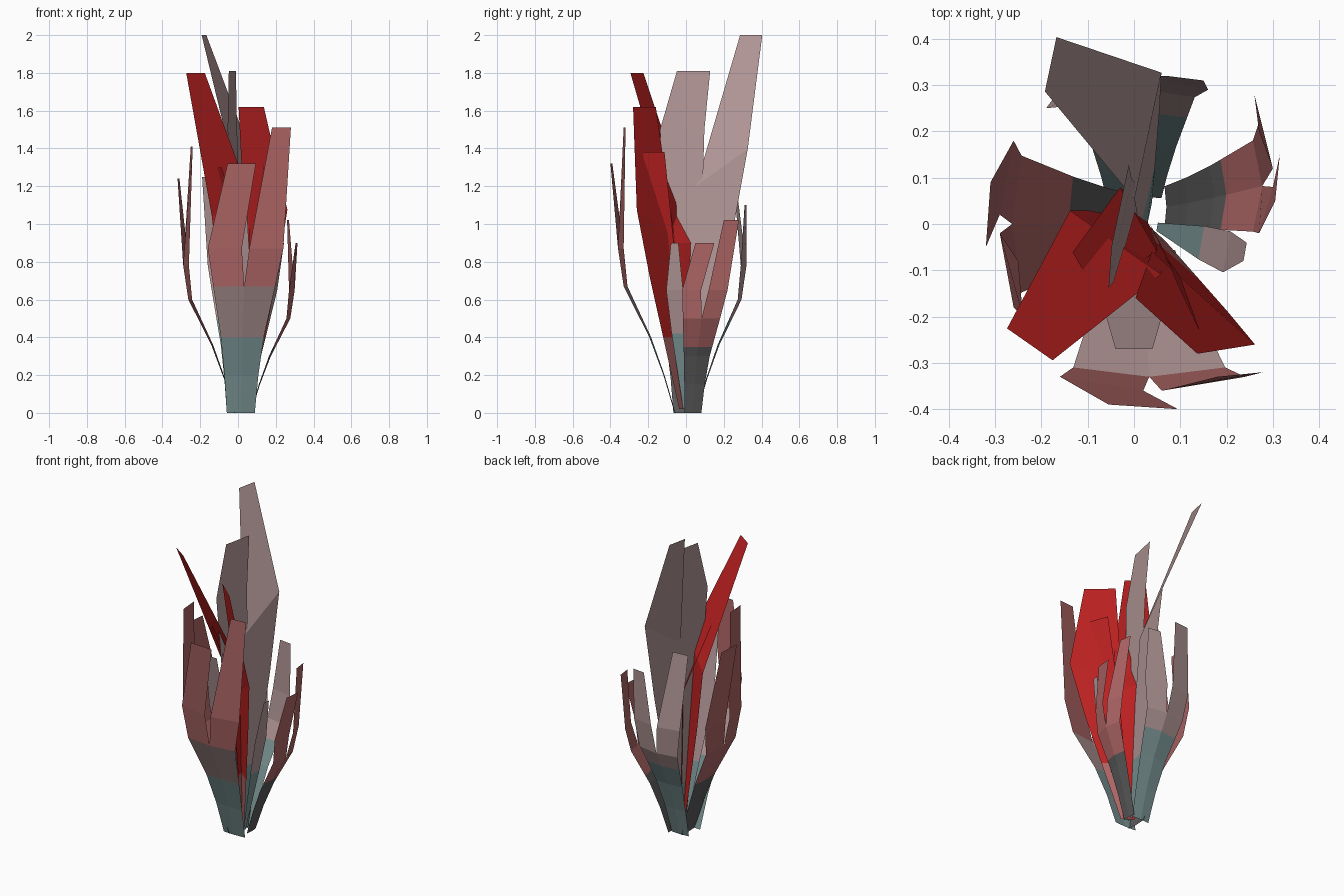
import bpy
import bmesh
from math import cos, sin, radians
from mathutils import Vector

if "Cube" in bpy.data.objects:
    bpy.data.objects.remove(bpy.data.objects["Cube"])

UP = Vector((0, 0, 1))


def make_material(name, *rgb):
    mat = bpy.data.materials.new(name)
    mat.use_nodes = True
    colour = (*rgb, 1)
    mat.diffuse_color = colour
    mat.node_tree.nodes["Principled BSDF"].inputs["Base Color"].default_value = colour
    return mat


teal = make_material("teal", .2, .3, .3)
dusty_pink = make_material("dusty_pink", .45, .31, .31)
brownish_red = make_material("brownish_red", .42, .13, .13)
bright_red = make_material("bright_red", .5, .015, .015)
dark_grey = make_material("dark_grey", .1, .1, .1)


def heading(degrees):
    return Vector((cos(radians(degrees)), sin(radians(degrees)), 0))


# Skin a strip of edge point pairs into a thin sheet
def add_strip(bm, pairs):
    rows = [[bm.verts.new(point) for point in pair] for pair in pairs]
    for (left, right), (next_left, next_right) in zip(rows, rows[1:]):
        bm.faces.new((left, right, next_right, next_left))


# Cut the sheet at each height limit and colour the bands between them
def finish(bm, name, materials, limits):
    bmesh.ops.remove_doubles(bm, verts=bm.verts[:], dist=.001)
    bmesh.ops.recalc_face_normals(bm, faces=bm.faces[:])
    for limit in limits:
        geometry = bm.verts[:] + bm.edges[:] + bm.faces[:]
        bmesh.ops.bisect_plane(bm, geom=geometry, plane_co=UP * limit, plane_no=UP)
    for face in bm.faces:
        height = face.calc_center_median().z
        face.material_index = sum(height > limit for limit in limits)
    mesh = bpy.data.meshes.new(name)
    bm.to_mesh(mesh)
    bm.free()
    for material in materials:
        mesh.materials.append(material)
    bpy.context.collection.objects.link(bpy.data.objects.new(name, mesh))


# Shared cup shape of the outer petals: fractions of elbow height, reach and width,
# and the gap between the lobes
CUP = ((0, 0, .37, 0), (.3, .2, .45, 0), (.6, .45, .57, 0), (1, .9, .82, 0), (1.3, 1, 1, .02))
CURL = .03


# Outer petal: a cupped stem that forks into two lobes with edges curled inward,
# each lobe tip given as out, height, sideways and half width
def petal(name, turn, foot, reach, elbow, half_width, lean, lobes, materials, limits):
    out, side = heading(turn), heading(turn + 90)

    def place(distance, height, sideways):
        return out * distance + UP * height + side * sideways

    bm = bmesh.new()
    for sign, (tip_out, tip_height, tip_side, tip_half) in zip((-1, 1), lobes):
        pairs = []
        for rise, spread, width, gap in CUP:
            distance = foot + (reach - foot) * spread
            middle = lean * width
            pairs.append((place(distance, elbow * rise, middle + sign * gap),
                          place(distance - CURL * width ** 2, elbow * rise,
                                middle + sign * half_width * width)))
        pairs.append((place(tip_out, tip_height, tip_side - sign * tip_half),
                      place(tip_out - CURL / 3, tip_height, tip_side + sign * tip_half)))
        add_strip(bm, pairs)
    finish(bm, name, materials, limits)


petal("front_petal", turn=-90, foot=.06, reach=.36, elbow=.67, half_width=.2, lean=.04,
      lobes=((.4, 1.32, .02, .075), (.33, 1.51, .23, .05)),
      materials=(teal, dusty_pink, brownish_red), limits=(.4, .67))
petal("right_petal", turn=180, foot=.02, reach=.29, elbow=.6, half_width=.18, lean=0,
      lobes=((.32, 1.24, -.02, .07), (.25, 1.41, .14, .06)),
      materials=(dark_grey, brownish_red), limits=(.36,))
petal("left_petal", turn=0, foot=.07, reach=.3, elbow=.5, half_width=.12, lean=.1,
      lobes=((.315, .9, .1, .05), (.27, 1.02, .24, .04)),
      materials=(dark_grey, brownish_red), limits=(.35,))
petal("back_petal", turn=90, foot=.06, reach=.32, elbow=.6, half_width=.16, lean=0,
      lobes=((.32, 1.1, -.11, .04), (.26, 1.25, .14, .05)),
      materials=(teal, dusty_pink), limits=(.5,))


# Inner blade: narrow at the foot, full at the belly, widest at the shoulder,
# cut straight at the tip
def blade(name, shoulder, tip, turn, half_width, tip_half, slant, materials, limits=()):
    shoulder, tip = Vector(shoulder), Vector(tip)
    across = heading(turn)
    foot = Vector((.03, 0, .02)) + shoulder * .1
    foot.z = .02
    edge = (across + UP * slant) * half_width
    sections = ((foot, across * half_width * .2),
                (foot.lerp(shoulder, .65), edge * .82),
                (shoulder, edge),
                (tip, across * tip_half))
    bm = bmesh.new()
    add_strip(bm, [(centre - reach, centre + reach) for centre, reach in sections])
    finish(bm, name, materials, limits)


blade("tall_blade", shoulder=(.03, .19, 1.3), tip=(-.18, .345, 2), turn=78,
      half_width=.14, tip_half=.06, slant=.7,
      materials=(teal, dusty_pink), limits=(.4,))
blade("middle_blade", shoulder=(-.03, -.02, 1.5), tip=(-.03, .04, 1.81), turn=78,
      half_width=.12, tip_half=.09, slant=0,
      materials=(teal, dusty_pink), limits=(.3,))
blade("left_red_blade", shoulder=(.15, -.16, 1), tip=(.07, -.22, 1.62), turn=-42,
      half_width=.15, tip_half=.09, slant=.5,
      materials=(brownish_red, bright_red), limits=(.4,))
blade("right_red_blade", shoulder=(-.04, -.04, 1.1), tip=(-.225, -.26, 1.8), turn=-35,
      half_width=.12, tip_half=.06, slant=.5, materials=(bright_red,))
blade("inner_red_blade", shoulder=(.01, .01, .9), tip=(-.11, -.1, 1.3), turn=-60,
      half_width=.08, tip_half=.045, slant=0, materials=(bright_red,))
blade("short_red_blade", shoulder=(.1, -.15, 1), tip=(.12, -.17, 1.38), turn=-70,
      half_width=.08, tip_half=.06, slant=0,
      materials=(brownish_red, bright_red), limits=(.4,))
blade("small_side_blade", shoulder=(.2, -.06, .65), tip=(.24, -.06, .9), turn=80,
      half_width=.045, tip_half=.02, slant=0,
      materials=(teal, dusty_pink), limits=(.42,))
blade("small_front_blade", shoulder=(0, -.2, .85), tip=(0, -.27, 1.2), turn=0,
      half_width=.06, tip_half=.04, slant=0,
      materials=(teal, dusty_pink), limits=(.4,))
